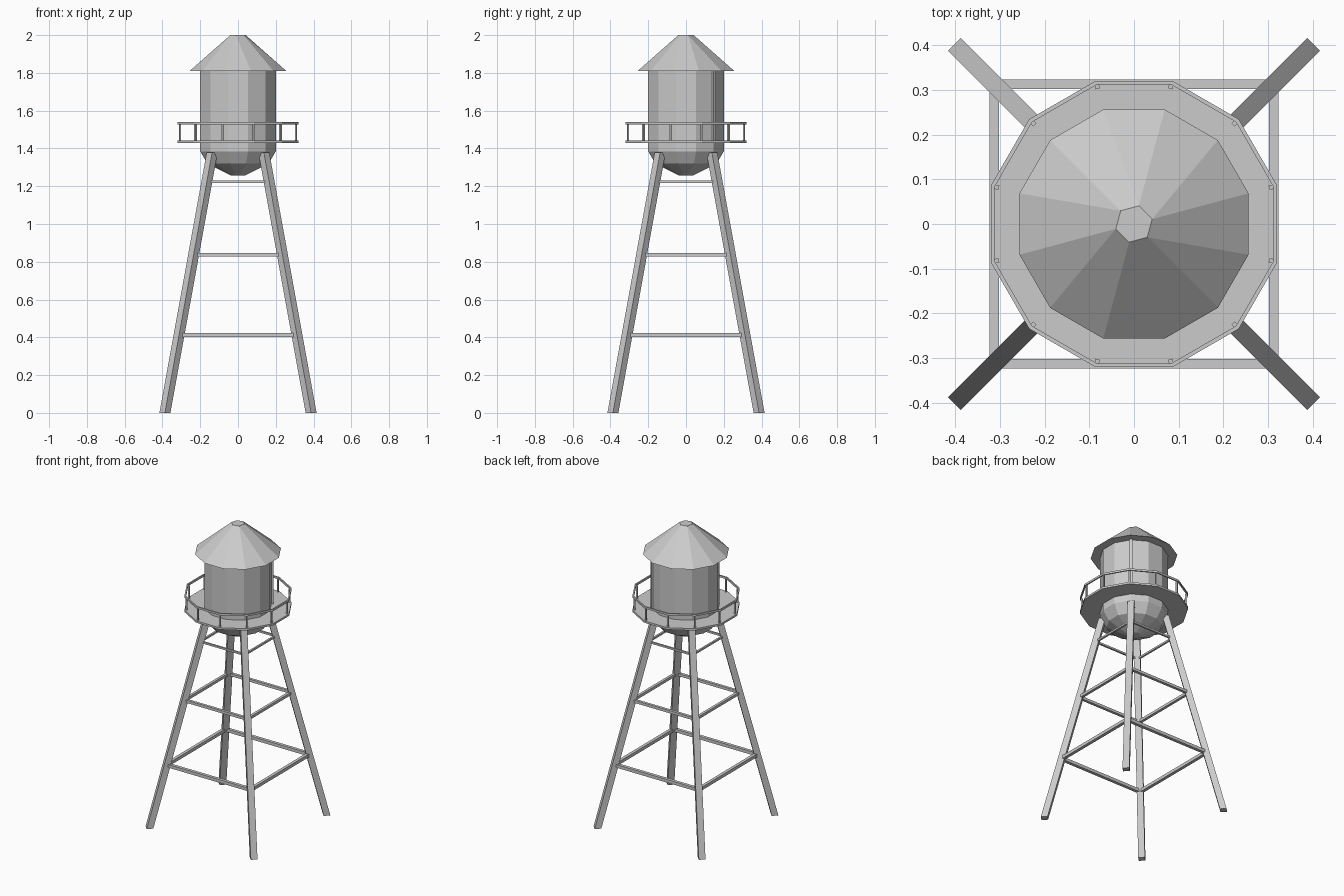
import bpy, bmesh, math
from mathutils import Vector

if "Cube" in bpy.data.objects:
    bpy.data.objects.remove(bpy.data.objects["Cube"])

grey = bpy.data.materials.new("light_grey_metal")
grey.use_nodes = True
colour = (0.6, 0.6, 0.6, 1)
grey.diffuse_color = colour
grey.node_tree.nodes["Principled BSDF"].inputs["Base Color"].default_value = colour

SIDES = 12
FLAT = math.cos(math.pi / SIDES)   # flat radius / corner radius


def ring(radius, z, sides=SIDES):
    """Corner points of a regular polygon, first corner at 15 degrees."""
    return [Vector((radius * math.cos(a), radius * math.sin(a), z))
            for a in (math.radians(15) + math.tau * i / sides for i in range(sides))]


def finish(name, bm):
    bmesh.ops.remove_doubles(bm, verts=bm.verts, dist=1e-5)
    bmesh.ops.recalc_face_normals(bm, faces=bm.faces)
    mesh = bpy.data.meshes.new(name)
    bm.to_mesh(mesh)
    bm.free()
    mesh.materials.append(grey)
    obj = bpy.data.objects.new(name, mesh)
    bpy.context.collection.objects.link(obj)
    return obj


def loft(name, rings, closed=False):
    """Skin a list of point loops; cap the ends, or join last to first."""
    bm = bmesh.new()
    loops = [[bm.verts.new(p) for p in r] for r in rings]
    pairs = list(zip(loops, loops[1:]))
    if closed:
        pairs.append((loops[-1], loops[0]))
    else:
        bm.faces.new(loops[0])
        bm.faces.new(loops[-1])
    for a, b in pairs:
        n = len(a)
        for i in range(n):
            j = (i + 1) % n
            bm.faces.new((a[i], a[j], b[j], b[i]))
    return finish(name, bm)


def post(name, low, high, width, turn):
    """Square post with level ends, leaning from low to high."""
    def square(c):
        r = width / math.sqrt(2)
        return [Vector(c) + Vector((r * math.cos(a), r * math.sin(a), 0))
                for a in (turn + math.pi / 4 + math.pi / 2 * i for i in range(4))]
    return loft(name, [square(low), square(high)])


def box(name, centre, size):
    x, y, z = centre
    sx, sy, sz = (s / 2 for s in size)
    return loft(name, [[Vector((x + i * sx, y + j * sy, z + k * sz))
                        for i, j in ((-1, -1), (1, -1), (1, 1), (-1, 1))]
                       for k in (-1, 1)])


# Tank with a faceted bowl underneath
loft("tank", [ring(0.04, 1.257), ring(0.168, 1.32),
              ring(0.2 / FLAT, 1.385), ring(0.2 / FLAT, 1.812)])

# Roof: twelve eave corners meeting a six-sided cap
bm = bmesh.new()
eave = [bm.verts.new(p) for p in ring(0.256 / FLAT, 1.81)]
cap = [bm.verts.new(p) for p in ring(0.042, 2.0, 6)]
bm.faces.new(eave)
bm.faces.new(cap)
for i in range(6):
    e0, e1, e2 = eave[2 * i], eave[2 * i + 1], eave[(2 * i + 2) % SIDES]
    c0, c1 = cap[i], cap[(i + 1) % 6]
    bm.faces.new((e0, e1, c0))
    bm.faces.new((e1, e2, c1, c0))
finish("roof", bm)

# Walkway deck and railing
RAIL = 0.32 / FLAT
loft("walkway_deck", [ring(RAIL, 1.43), ring(RAIL, 1.443)])
loft("top_rail", [ring(RAIL, 1.526), ring(RAIL, 1.539),
                  ring(RAIL - 0.009, 1.539), ring(RAIL - 0.009, 1.526)], closed=True)
for i, p in enumerate(ring(0.318, 1.44)):
    post(f"rail_post_{i + 1}", p, p + Vector((0, 0, 0.09)), 0.01,
         math.atan2(p.y, p.x))

# Riser pipe on the back left corner of the tank
post("riser_pipe", (0.146, 0.146, 1.44), (0.146, 0.146, 1.811), 0.02, math.pi / 4)

# Leaning legs
FOOT, HEAD, LEG_TOP = 0.387, 0.137, 1.378
for sx, side in ((1, "left"), (-1, "right")):
    for sy, end in ((-1, "front"), (1, "back")):
        post(f"{end}_{side}_leg", (sx * FOOT, sy * FOOT, 0),
             (sx * HEAD, sy * HEAD, LEG_TOP), 0.041, math.pi / 4)

# Horizontal braces, three levels on four sides
for level, z, thick in (("lower", 0.413, 0.021), ("middle", 0.838, 0.018),
                        ("upper", 1.224, 0.012)):
    reach = FOOT + (HEAD - FOOT) * z / LEG_TOP
    for s, (end, side) in ((-1, ("front", "right")), (1, ("back", "left"))):
        box(f"{level}_{end}_brace", (0, s * reach, z), (2 * reach, thick, thick))
        box(f"{level}_{side}_brace", (s * reach, 0, z), (thick, 2 * reach, thick))
